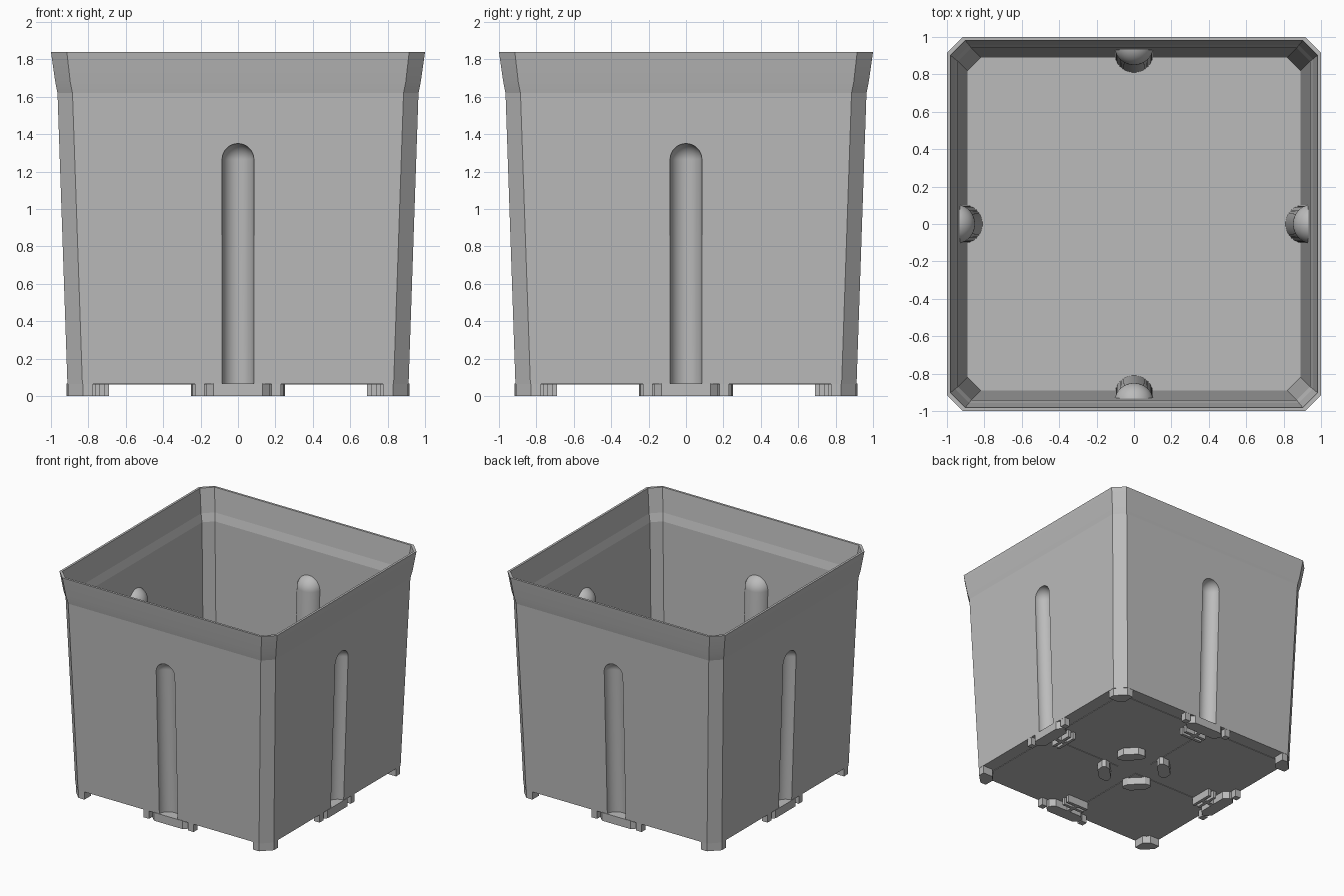
import bpy, bmesh, math
from mathutils import Matrix

cube = bpy.data.objects.get("Cube")
if cube:
    bpy.data.objects.remove(cube, do_unlink=True)

grey = bpy.data.materials.new("grey plastic")
grey.use_nodes = True
COLOUR = (0.5, 0.5, 0.5, 1)
grey.diffuse_color = COLOUR
grey.node_tree.nodes["Principled BSDF"].inputs["Base Color"].default_value = COLOUR

FLOOR = 0.065     # underside of the pot floor
SLOPE = 0.034     # outward lean of the walls


def add_object(name, bm):
    bmesh.ops.recalc_face_normals(bm, faces=bm.faces)
    mesh = bpy.data.meshes.new(name)
    bm.to_mesh(mesh)
    bm.free()
    mesh.materials.append(grey)
    ob = bpy.data.objects.new(name, mesh)
    bpy.context.collection.objects.link(ob)
    return ob


def loft(name, rings):
    """Stack of chamfered squares given as (z, half width, chamfer)."""
    bm = bmesh.new()
    loops = []
    for z, r, c in rings:
        f = r - c
        pts = [(r, -f), (r, f), (f, r), (-f, r), (-r, f), (-r, -f), (-f, -r), (f, -r)]
        loops.append([bm.verts.new((x, y, z)) for x, y in pts])
    for a, b in zip(loops, loops[1:]):
        for i in range(8):
            j = (i + 1) % 8
            bm.faces.new((a[i], a[j], b[j], b[i]))
    bm.faces.new(loops[0])
    bm.faces.new(loops[-1])
    return add_object(name, bm)


def channels(name, radius):
    """Four round-topped columns that lean with the walls."""
    bm = bmesh.new()
    for k in range(4):
        new = bmesh.ops.create_uvsphere(bm, u_segments=64, v_segments=32, radius=radius)["verts"]
        for v in new:
            if v.co.z < -1e-4:
                v.co.z -= 1.5
            v.co.z += 1.265
            v.co.y -= 0.912 + SLOPE * v.co.z
        bmesh.ops.rotate(bm, verts=new, matrix=Matrix.Rotation(k * math.pi / 2, 3, 'Z'))
    return add_object(name, bm)


def subtract(target, cutter):
    mod = target.modifiers.new("cut", 'BOOLEAN')
    mod.operation = 'DIFFERENCE'
    mod.solver = 'EXACT'
    mod.object = cutter
    bpy.context.view_layer.objects.active = target
    bpy.ops.object.modifier_apply(modifier=mod.name)
    bpy.data.objects.remove(cutter, do_unlink=True)


def prism(bm, outline, turn, low=0.0, high=FLOOR + 0.003):
    """Upright block from a plan outline, turned about the centre."""
    base = bm.faces.new([bm.verts.new((x, y, low)) for x, y in outline])
    top = bmesh.ops.extrude_face_region(bm, geom=[base])["geom"]
    verts = [g for g in top if isinstance(g, bmesh.types.BMVert)]
    bmesh.ops.translate(bm, verts=verts, vec=(0, 0, high - low))
    bmesh.ops.rotate(bm, verts=list(base.verts) + verts,
                     matrix=Matrix.Rotation(turn, 3, 'Z'))


def rect(x0, x1, y0, y1):
    return [(x0, y0), (x1, y0), (x1, y1), (x0, y1)]


def around(name, outlines, low=0.0, high=FLOOR + 0.003):
    """Repeat a set of blocks on all four sides."""
    bm = bmesh.new()
    for k in range(4):
        for outline in outlines:
            prism(bm, outline, k * math.pi / 2, low, high)
    return add_object(name, bm)


# Pot shell: tapered body, flared rim, hollow inside, channel in each wall
pot = loft("pot_shell", [(FLOOR, 0.912, 0.08), (1.62, 0.965, 0.08),
                         (1.68, 0.977, 0.08), (1.84, 1.0, 0.085)])
cavity = loft("cavity_cutter", [(0.085, 0.89, 0.07), (1.58, 0.94, 0.07),
                                (1.645, 0.957, 0.075), (1.9, 0.989, 0.08)])
subtract(cavity, channels("bump_cutter", 0.105))
subtract(pot, cavity)
subtract(pot, channels("channel_cutter", 0.085))
bpy.ops.object.select_all(action='DESELECT')
pot.select_set(True)
bpy.context.view_layer.objects.active = pot
bpy.ops.object.shade_smooth_by_angle(angle=math.radians(6.2))

# Corner feet carry the wall line down to the ground
around("corner_feet", [[(0.91, 0.775), (0.91, 0.83), (0.83, 0.91),
                        (0.775, 0.91), (0.775, 0.82), (0.82, 0.775)]])

# Side feet: bevelled block under each channel, flanking prongs, inner clip bars
around("side_feet", [[(-0.13, -0.916), (0.13, -0.916), (0.17, -0.88), (0.17, -0.85),
                      (0.13, -0.81), (-0.13, -0.81), (-0.17, -0.85), (-0.17, -0.88)]])
around("side_prongs", [rect(s - 0.025, s + 0.025, -0.911, -0.86) for s in (-0.205, 0.205)])
around("clip_bars", [rect(-0.1, 0.1, -0.715, -0.69), rect(-0.1, 0.1, -0.765, -0.74),
                     rect(-0.015, 0.015, -0.82, -0.7)])

# Centre feet: bevelled blocks set across the diagonals
bm = bmesh.new()
for k in range(4):
    prism(bm, [(-0.06, -0.285), (0.06, -0.285), (0.11, -0.245), (0.11, -0.215),
               (0.07, -0.19), (-0.07, -0.19), (-0.11, -0.215), (-0.11, -0.245)],
          math.pi / 4 + k * math.pi / 2)
add_object("centre_feet", bm)

# Shallow raised panels leave a cross-shaped recess under the floor
around("floor_panels", [rect(0.09, 0.8, 0.09, 0.8)], FLOOR - 0.004, FLOOR + 0.003)
